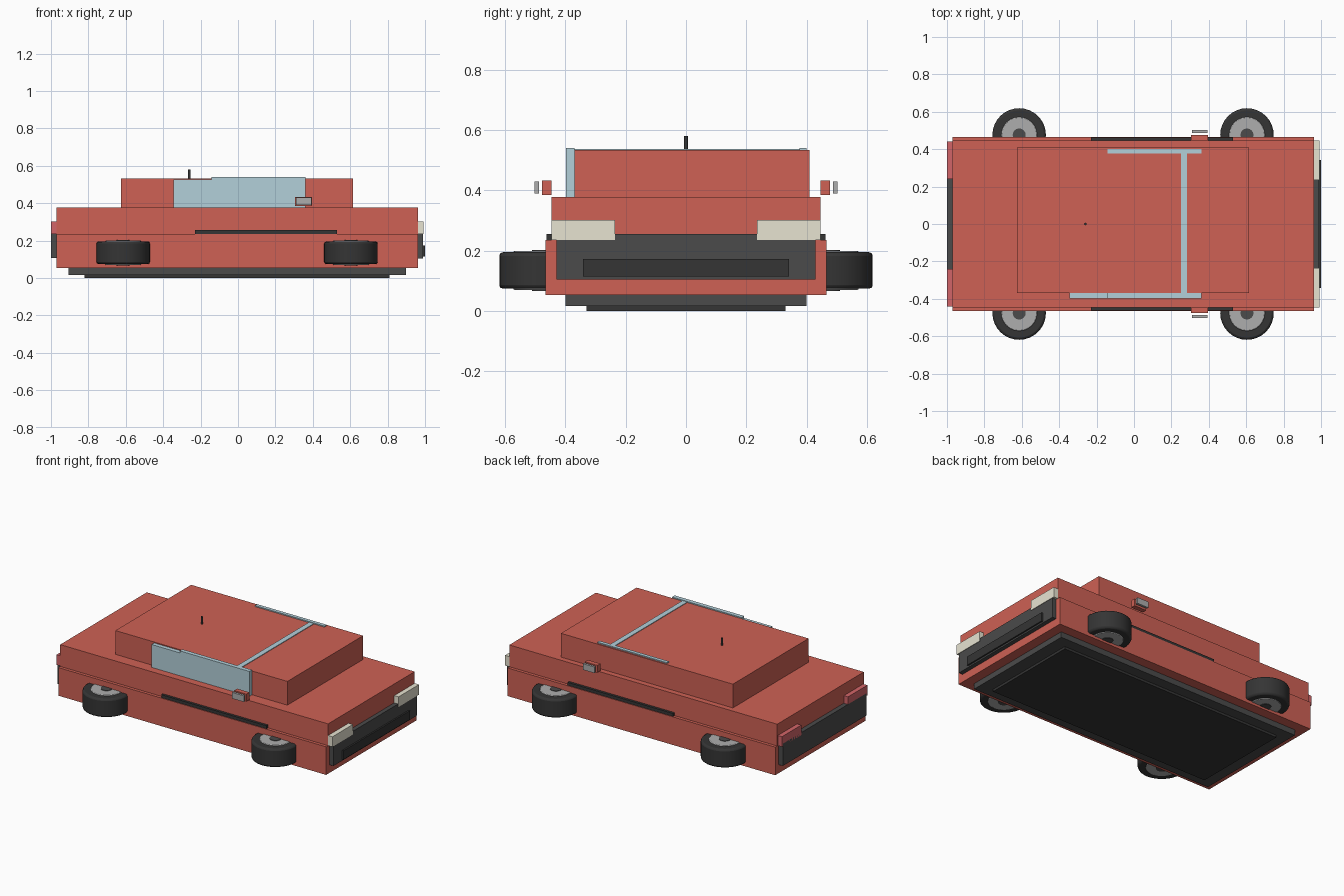
import bpy
from math import pi, cos, sin

if "Cube" in bpy.data.objects:
    bpy.data.objects.remove(bpy.data.objects["Cube"])


def material(name, rgb):
    m = bpy.data.materials.new(name)
    m.diffuse_color = (*rgb, 1)
    m.use_nodes = True
    m.node_tree.nodes["Principled BSDF"].inputs["Base Color"].default_value = m.diffuse_color
    return m


RED = material("red_paint", (0.62, 0.12, 0.09))
LAMP_RED = material("tail_red", (0.65, 0.13, 0.14))
CREAM = material("lamp_cream", (0.80, 0.77, 0.64))
GLASS = material("glass_blue", (0.45, 0.63, 0.70))
DARK = material("dark_trim", (0.07, 0.07, 0.07))
BLACK = material("black_trim", (0.035, 0.035, 0.035))
GREY = material("rim_grey", (0.42, 0.42, 0.42))


def box(name, x, y, z, mat):
    """Box given by its (min, max) range on each axis."""
    lo, hi = zip(*(sorted(r) for r in (x, y, z)))
    bpy.ops.mesh.primitive_cube_add(size=1, location=[(a + b) / 2 for a, b in zip(lo, hi)])
    o = bpy.context.object
    o.name = name
    o.scale = [b - a for a, b in zip(lo, hi)]
    bpy.ops.object.transform_apply(location=False, rotation=False, scale=True)
    o.data.materials.append(mat)
    return o


def disc(name, x, y, z, r, mat, sides=24, bevel=0):
    """Upright cylinder between two heights."""
    bpy.ops.mesh.primitive_cylinder_add(vertices=sides, radius=r, depth=z[1] - z[0],
                                        location=(x, y, (z[0] + z[1]) / 2))
    o = bpy.context.object
    o.name = name
    o.data.materials.append(mat)
    if bevel:
        b = o.modifiers.new("bevel", "BEVEL")
        b.width, b.segments, b.limit_method = bevel, 2, "ANGLE"
    bpy.ops.object.shade_smooth_by_angle(angle=0.6)
    return o


# stacked body shell and underbody
box("lower_body", (-0.97, 0.962), (-0.466, 0.466), (0.053, 0.236), RED)
box("upper_body", (-0.97, 0.962), (-0.446, 0.446), (0.236, 0.378), RED)
box("cabin", (-0.625, 0.615), (-0.37, 0.41), (0.378, 0.533), RED)
box("underbody", (-0.905, 0.897), (-0.40, 0.40), (0.016, 0.053), DARK)
box("skid_plate", (-0.82, 0.81), (-0.33, 0.33), (0, 0.016), BLACK)

# windscreen and antenna
box("windscreen", (0.25, 0.284), (-0.373, 0.376), (0.378, 0.537), GLASS)
disc("antenna", -0.26, 0, (0.53, 0.58), 0.007, BLACK, 12)

# nose and tail panels
box("front_grille", (0.962, 0.99), (-0.43, 0.43), (0.105, 0.255), DARK)
box("grille_inset", (0.985, 1.0), (-0.342, 0.342), (0.115, 0.173), BLACK)
box("rear_panel", (-1.0, -0.97), (-0.43, 0.43), (0.108, 0.253), DARK)

for s, side in ((-1, "front"), (1, "back")):
    # side windows, the rear pane slightly lower
    y = (-0.397, -0.37) if s < 0 else (0.377, 0.40)
    box(side + "_door_window", (-0.142, 0.36), y, (0.378, 0.54), GLASS)
    box(side + "_rear_window", (-0.345, -0.142), y, (0.378, 0.527), GLASS)
    # lamps
    box(side + "_headlight", (0.962, 0.993), (s * 0.235, s * 0.446), (0.236, 0.302), CREAM)
    box(side + "_taillight", (-1.0, -0.97), (s * 0.24, s * 0.44), (0.236, 0.302), LAMP_RED)
    # trim strip and wing mirror
    box(side + "_trim", (-0.23, 0.53), (s * 0.44, s * 0.462), (0.236, 0.256), BLACK)
    box(side + "_mirror_body", (0.306, 0.395), (s * 0.446, s * 0.477), (0.384, 0.432), RED)
    box(side + "_mirror_glass", (0.31, 0.393), (s * 0.487, s * 0.502), (0.39, 0.43), GREY)
    # flat-lying wheels
    for x, end in ((-0.614, "tail"), (0.604, "nose")):
        yw, n = s * 0.476, f"{side}_{end}_wheel_"
        disc(n + "tyre", x, yw, (0.074, 0.195), 0.143, BLACK, 32, 0.012)
        disc(n + "rim", x, yw, (0.070, 0.199), 0.096, GREY, 24, 0.004)
        disc(n + "hub", x, yw, (0.067, 0.202), 0.035, DARK, 16)
